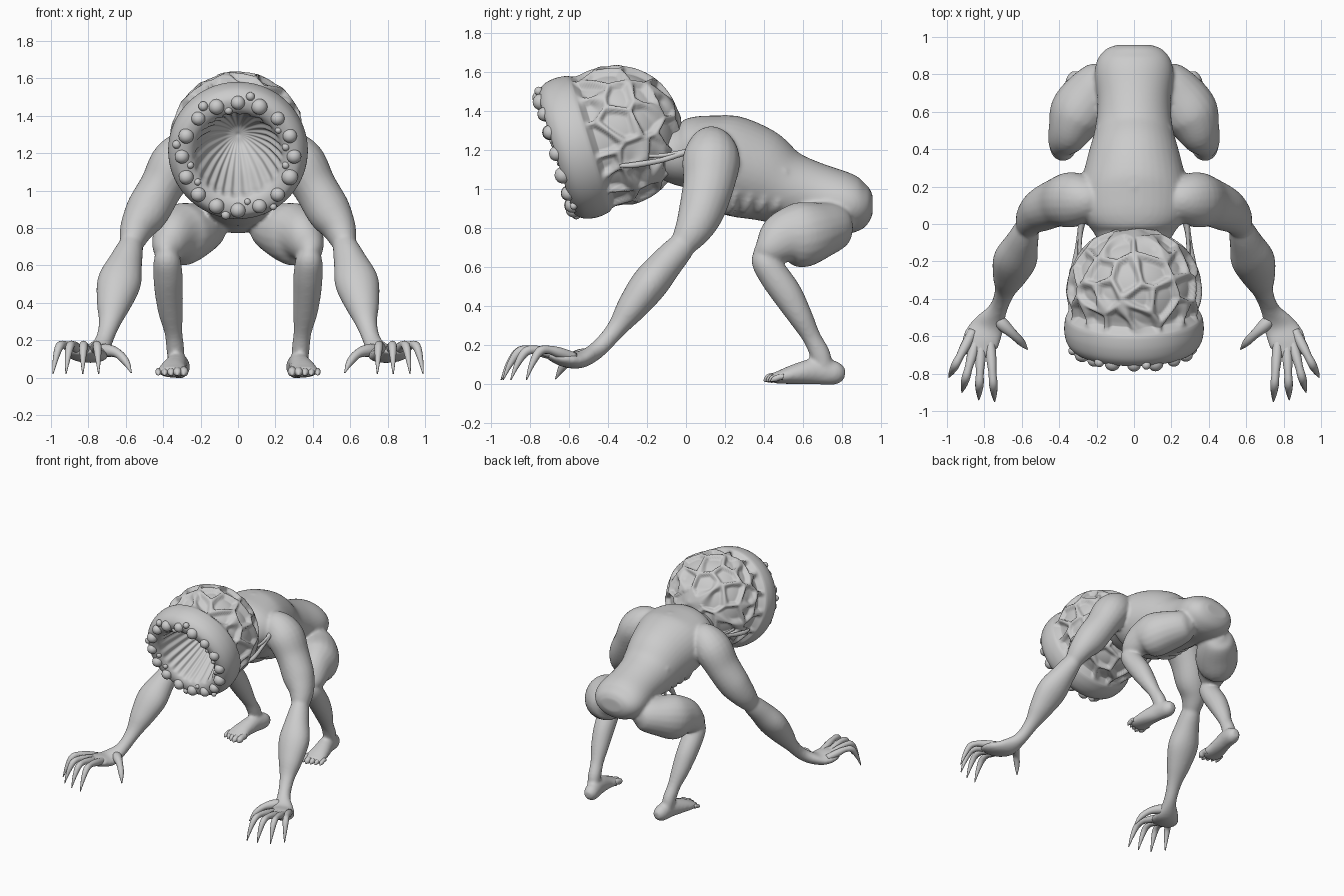
import bpy, bmesh, math, random
from mathutils import Vector, kdtree

random.seed(4)
if "Cube" in bpy.data.objects:
    bpy.data.objects.remove(bpy.data.objects["Cube"])

clay = bpy.data.materials.new("grey_clay")
clay.use_nodes = True
clay.diffuse_color = (0.6, 0.6, 0.6, 1)
clay.node_tree.nodes["Principled BSDF"].inputs["Base Color"].default_value = (0.6, 0.6, 0.6, 1)


def finish(name, bm):
    bmesh.ops.recalc_face_normals(bm, faces=bm.faces)
    for f in bm.faces:
        f.smooth = True
    mesh = bpy.data.meshes.new(name)
    bm.to_mesh(mesh)
    bm.free()
    mesh.materials.append(clay)
    obj = bpy.data.objects.new(name, mesh)
    bpy.context.collection.objects.link(obj)
    return obj


def spline(points, steps):
    """Catmull-Rom through points of any dimension."""
    pts = [Vector(p) for p in points]
    pts = [pts[0] * 2 - pts[1]] + pts + [pts[-1] * 2 - pts[-2]]
    out = []
    for a, b, c, d in zip(pts, pts[1:], pts[2:], pts[3:]):
        for i in range(steps):
            t = i / steps
            out.append((b * 2 + (c - a) * t + (a * 2 - b * 5 + c * 4 - d) * t * t
                        + (b * 3 - a - c * 3 + d) * t ** 3) / 2)
    return out + [pts[-2]]


def skin(bm, rings):
    """Bridge rings of coordinates and cap both ends."""
    rows = [[bm.verts.new(p) for p in ring] for ring in rings]
    n = len(rows[0])
    for lo, hi in zip(rows, rows[1:]):
        for i in range(n):
            bm.faces.new((lo[i], lo[(i + 1) % n], hi[(i + 1) % n], hi[i]))
    bm.faces.new(rows[0])
    bm.faces.new(rows[-1])


def tube(bm, points, side=1, steps=5, sides=20):
    """Points are x, y, z, half width and optional half height."""
    path = spline([(p[0] * side, p[1], p[2], p[3], p[-1]) for p in points], steps)
    rings = []
    for k, p in enumerate(path):
        ahead, behind = path[min(k + 1, len(path) - 1)], path[max(k - 1, 0)]
        t = Vector((ahead - behind)[:3]).normalized()
        across = (Vector((1, 0, 0)) - t * t.x).normalized()
        up = t.cross(across)
        w, h = max(p[3], 0.003), max(p[4], 0.003)
        rings.append([Vector(p[:3]) + across * w * math.cos(a) + up * h * math.sin(a)
                      for a in (math.tau * i / sides for i in range(sides))])
    skin(bm, rings)


def ball(bm, centre, radius):
    made = bmesh.ops.create_icosphere(bm, subdivisions=3, radius=radius)
    bmesh.ops.translate(bm, verts=made["verts"], vec=centre)


# Body: torso, arms and legs fused into one skin
bm = bmesh.new()
tube(bm, [(0, -.12, 1.2, .17, .13), (0, -.04, 1.18, .22, .16), (0, .06, 1.18, .29, .2),
          (0, .18, 1.14, .29, .25), (0, .35, 1.08, .25, .243), (0, .5, 1.012, .21, .196),
          (0, .65, .97, .195, .17), (0, .8, .93, .21, .16), (0, .88, .92, .195, .14),
          (0, .935, .92, .15, .095), (0, .958, .92, .09, .05)], sides=40)
for i in range(6):      # spine knobs
    d = i * .06
    ball(bm, (0, .2 + d, 1.36 - .12 * d - 1.4 * d * d), .025)
for s in (1, -1):
    # Shoulder and upper arm
    tube(bm, [(.17, .13, 1.27, .05), (.23, .13, 1.23, .11), (.33, .13, 1.15, .135, .148),
              (.41, .115, 1.02, .118, .132), (.485, .08, .89, .118, .118), (.54, .04, .8, .092, .098),
              (.57, -.015, .715, .064, .068), (.59, -.06, .65, .03)], s)
    # Forearm and palm
    tube(bm, [(.55, .02, .77, .04), (.57, -.02, .71, .065, .07), (.6, -.1, .62, .09, .085),
              (.635, -.19, .51, .118, .095), (.665, -.28, .39, .092, .078),
              (.69, -.36, .28, .056, .05), (.725, -.45, .18, .05, .045),
              (.775, -.54, .125, .085, .044), (.82, -.63, .13, .1, .042), (.83, -.71, .15, .07, .022)], s)
    # Thigh and buttock
    tube(bm, [(.12, .84, .82, .04), (.15, .79, .815, .11), (.225, .69, .79, .15, .145),
              (.3, .59, .765, .155, .168), (.345, .5, .745, .118, .138), (.38, .42, .69, .08, .085),
              (.385, .36, .655, .03)], s)
    # Shin
    tube(bm, [(.38, .38, .7, .03), (.38, .4, .64, .068), (.375, .45, .56, .078),
              (.37, .52, .46, .076, .078), (.36, .585, .35, .066, .064), (.345, .645, .24, .048),
              (.335, .69, .15, .048, .052), (.33, .72, .06, .04)], s)
    # Foot
    tube(bm, [(.305, .815, .05, .03), (.31, .77, .055, .054, .06), (.325, .67, .065, .057, .068),
              (.345, .56, .05, .07, .052), (.35, .48, .034, .082, .034), (.355, .44, .03, .065, .024)], s)
    # Ribs
    for i in range(4):
        y = .24 + i * .075
        tube(bm, [(.2, y + .05, 1.1, .006), (.225 - i * .012, y + .02, 1.0, .015),
                  (.17, y, .91, .02), (.08, y - .03, .87, .01)], s, sides=8)
body = finish("body", bm)
remesh = body.modifiers.new("fuse", "REMESH")
remesh.mode = "VOXEL"
remesh.voxel_size = 0.011
remesh.use_smooth_shade = True
soften = body.modifiers.new("soften", "SMOOTH")
soften.iterations = 8

# Clawed fingers, thumbs and toes
for s, label in ((1, "left"), (-1, "right")):
    bm = bmesh.new()
    for kx, ky, tx, ty in ((.89, -.63, .99, -.82), (.86, -.68, .92, -.9),
                           (.82, -.7, .83, -.94), (.765, -.69, .745, -.95)):
        k, t = Vector((kx, ky)), Vector((tx, ty))
        at = [k.lerp(t, f) for f in (-.3, .1, .4, .65, .85, 1)]
        spec = zip(at, (.135, .16, .175, .165, .1, .02), (.026, .027, .021, .023, .015, .003))
        tube(bm, [(p.x, p.y, z, r) for p, z, r in spec], s, sides=12)
    tube(bm, [(.75, -.49, .14, .035), (.7, -.54, .145, .035), (.645, -.59, .13, .025),
              (.6, -.635, .085, .02), (.57, -.67, .025, .003)], s, sides=12)
    finish("fingers_" + label, bm)
    bm = bmesh.new()
    for i in range(5):
        x, y = .29 + i * .034, .405 + .012 * abs(i - 1)
        r = .023 - i * .002
        tube(bm, [(x, .5, .035, r), (x, y + .045, .036, r), (x, y + .015, .026, r),
                  (x, y - .005, .014, .004)], s, sides=12)
    finish("toes_" + label, bm)

# Head: one turned profile of funnel mouth, thick lip and dome
ORIGIN = Vector((0, -.655, 1.185))
AXIS = Vector((0, .957, .29))
UP = Vector((0, -.29, .957))


def on_head(s, r, a):
    return ORIGIN + AXIS * s + (Vector((1, 0, 0)) * math.cos(a) + UP * math.sin(a)) * r


profile = [(.4, .004), (.37, .07), (.25, .155), (.1, .21), (.03, .228), (0, .245), (-.015, .28),
           (-.01, .325), (.03, .36), (.09, .373), (.15, .368), (.185, .354), (.22, .353),
           (.3, .364), (.4, .352), (.5, .305), (.585, .225), (.635, .125), (.655, .004)]
seeds = []
for s, r, n in ((.245, .355, 15), (.37, .355, 14), (.5, .305, 12), (.6, .2, 7), (.65, .05, 2)):
    for i in range(n):
        a = math.tau * (i + len(seeds) % 2 / 2 + random.uniform(-.22, .22)) / n
        seeds.append(on_head(s + random.uniform(-.03, .03), r, a))
cells = kdtree.KDTree(len(seeds))
for i, p in enumerate(seeds):
    cells.insert(p, i)
cells.balance()

STEPS, SIDES = 10, 200
core = ORIGIN + AXIS * .25
rings = []
for k, (s, r) in enumerate(spline(profile, STEPS)):
    ring = []
    for i in range(SIDES):
        a = math.tau * i / SIDES
        if k < 5 * STEPS:      # pleats of the throat
            fade = math.sin(math.pi * k / (5 * STEPS))
            p = on_head(s, r * (1 + .035 * fade * math.cos(24 * a + 2 * math.sin(3 * a))), a)
        else:
            p = on_head(s, r, a)
        if s > .17 and k > 10 * STEPS:      # pitted cells between thin ridges
            near = cells.find_n(p, 2)
            gap = min(1, max(0, (near[1][2] - near[0][2] - .008) / .042))
            depth = .034 * gap * gap * (3 - 2 * gap) * min(1, (s - .17) / .03)
            p = p + (core - p).normalized() * depth
        ring.append(p)
    rings.append(ring)
bm = bmesh.new()
skin(bm, rings)
finish("head", bm)

# Beads around the lip
bm = bmesh.new()
for i in range(16):
    a = math.tau * i / 16
    ball(bm, on_head(-.01, .3, a), random.uniform(.036, .045))
    if i % 4 != 2:
        b = a + math.tau / 32
        ball(bm, on_head(-.004, random.choice((.26, .335, .34)), b), random.uniform(.017, .026))
finish("lip_beads", bm)

# Tendons between head and shoulders
bm = bmesh.new()
for s in (1, -1):
    tube(bm, [(.325, -.34, 1.12, .01), (.325, -.26, 1.125, .016), (.3, -.12, 1.15, .014),
              (.28, .0, 1.19, .018), (.26, .08, 1.2, .03)], s, sides=10)
    tube(bm, [(.29, -.2, 1.17, .01), (.29, -.1, 1.175, .011), (.28, .03, 1.2, .014)], s, sides=10)
finish("tendons", bm)
